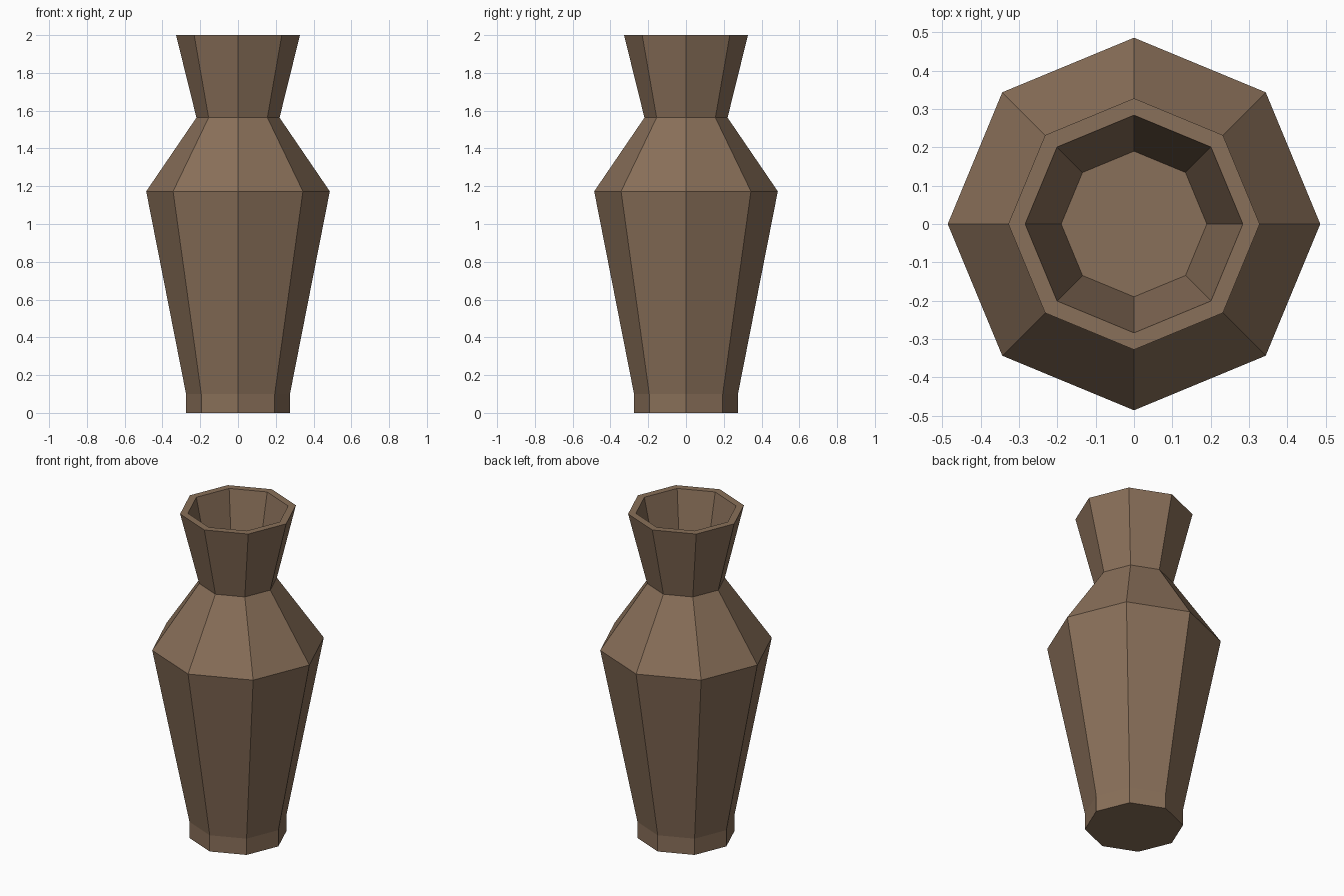
import bpy, bmesh
from math import cos, sin, pi

if "Cube" in bpy.data.objects:
    bpy.data.objects.remove(bpy.data.objects["Cube"])

SIDES = 8
# (radius, height): foot, belly, neck, flared rim, then down inside the neck
PROFILE = [(0.275, 0.0), (0.275, 0.10), (0.486, 1.173), (0.22, 1.563),
           (0.328, 2.0), (0.284, 2.0), (0.19, 1.57)]

# Vase body: stacked octagon rings, bridged and capped
bm = bmesh.new()
rings = [[bm.verts.new((r * cos(2 * pi * i / SIDES), r * sin(2 * pi * i / SIDES), z))
          for i in range(SIDES)] for r, z in PROFILE]
for low, high in zip(rings, rings[1:]):
    for i in range(SIDES):
        j = (i + 1) % SIDES
        bm.faces.new((low[i], low[j], high[j], high[i]))
bm.faces.new(rings[0][::-1])   # underside
bm.faces.new(rings[-1])        # inner floor
bmesh.ops.recalc_face_normals(bm, faces=bm.faces)

mesh = bpy.data.meshes.new("vase")
bm.to_mesh(mesh)
bm.free()
vase = bpy.data.objects.new("vase", mesh)
bpy.context.collection.objects.link(vase)

# Brown clay
clay = bpy.data.materials.new("brown_clay")
clay.diffuse_color = (0.25, 0.16, 0.10, 1)
clay.use_nodes = True
clay.node_tree.nodes["Principled BSDF"].inputs["Base Color"].default_value = clay.diffuse_color
mesh.materials.append(clay)
